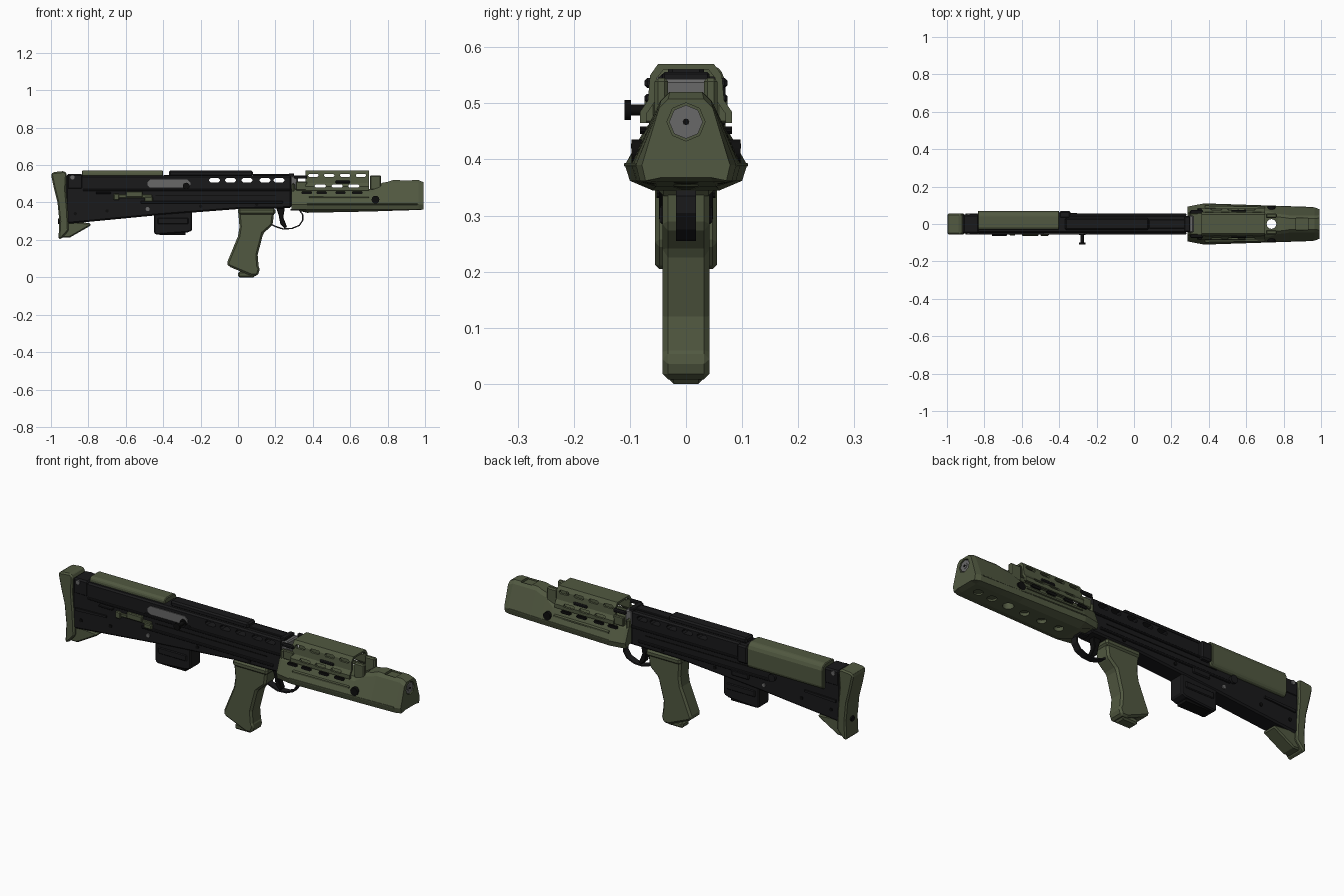
import bpy, bmesh, math
from mathutils import Matrix, Vector

if "Cube" in bpy.data.objects:
    bpy.data.objects.remove(bpy.data.objects["Cube"])


def material(name, c):
    m = bpy.data.materials.new(name)
    m.diffuse_color = (*c, 1)
    m.use_nodes = True
    m.node_tree.nodes["Principled BSDF"].inputs["Base Color"].default_value = m.diffuse_color
    return m


GREEN = material("olive green", (0.082, 0.098, 0.052))
BLACK = material("gun black", (0.010, 0.010, 0.011))
DARK = material("deep black", (0.004, 0.004, 0.004))
GREY = material("steel grey", (0.14, 0.14, 0.14))


def finish(name, bm, mat, bevel=0.0, smooth=False):
    bmesh.ops.recalc_face_normals(bm, faces=bm.faces)
    me = bpy.data.meshes.new(name)
    bm.to_mesh(me)
    bm.free()
    ob = bpy.data.objects.new(name, me)
    bpy.context.collection.objects.link(ob)
    me.materials.append(mat)
    if bevel:
        b = ob.modifiers.new("bevel", "BEVEL")
        b.width, b.segments, b.limit_method = bevel, 1, "ANGLE"
        apply(ob)
    if smooth:
        for p in me.polygons:
            p.use_smooth = len(p.vertices) == 4
    return ob


def apply(ob):
    with bpy.context.temp_override(object=ob, active_object=ob, selected_objects=[ob]):
        for m in list(ob.modifiers):
            bpy.ops.object.modifier_apply(modifier=m.name)


def loft(name, rings, mat, bevel=0.0):
    bm = bmesh.new()
    vs = [[bm.verts.new(p) for p in r] for r in rings]
    n = len(vs[0])
    for a, b in zip(vs, vs[1:]):
        for i in range(n):
            bm.faces.new((a[i], a[(i + 1) % n], b[(i + 1) % n], b[i]))
    bm.faces.new(vs[0])
    bm.faces.new(vs[-1])
    return finish(name, bm, mat, bevel)


def prism(name, pts, y0, y1, mat, bevel=0.0):
    return loft(name, [[(x, y, z) for x, z in pts] for y in (y0, y1)], mat, bevel)


def prism_x(name, pts, x0, x1, mat, bevel=0.0):
    return loft(name, [[(x, y, z) for y, z in pts] for x in (x0, x1)], mat, bevel)


def box(name, x0, x1, y0, y1, z0, z1, mat, bevel=0.0):
    return prism(name, [(x0, z0), (x1, z0), (x1, z1), (x0, z1)], y0, y1, mat, bevel)


def cyl(name, c, r, depth, axis, mat, n=12):
    bm = bmesh.new()
    rot = Vector((0, 0, 1)).rotation_difference(Vector(axis)).to_matrix().to_4x4()
    bmesh.ops.create_cone(bm, cap_ends=True, segments=n, radius1=r, radius2=r,
                          depth=depth, matrix=Matrix.Translation(c) @ rot)
    return finish(name, bm, mat, smooth=n > 8)


def slot(name, x0, x1, y0, y1, z, h, mat):
    # rounded slot shape
    c = h * 0.35
    pts = [(x0 + c, z - h / 2), (x1 - c, z - h / 2), (x1, z - h / 2 + c), (x1, z + h / 2 - c),
           (x1 - c, z + h / 2), (x0 + c, z + h / 2), (x0, z + h / 2 - c), (x0, z - h / 2 + c)]
    return prism(name, pts, y0, y1, mat)


def cut(ob, cutters):
    for c in cutters:
        c.hide_render = True
        m = ob.modifiers.new("cut", "BOOLEAN")
        m.operation, m.solver, m.object = "DIFFERENCE", "EXACT", c
        apply(ob)
        bpy.data.objects.remove(c)


X, Y, Z = (1, 0, 0), (0, 1, 0), (0, 0, 1)

# butt pad and toe
prism("butt_pad", [(-1, .55), (-.99, .562), (-.93, .568), (-.915, .555), (-.92, .47), (-.91, .36),
                   (-.905, .25), (-.945, .205), (-.96, .205), (-.955, .30), (-.965, .40), (-.985, .48)],
      -.055, .055, GREEN, .009)
prism("butt_toe", [(-.92, .30), (-.79, .29), (-.785, .278), (-.90, .212), (-.94, .212)], -.04, .04, GREEN, .007)
for z in (.30, .49):
    cyl("pad_screw", (-.972 if z > .4 else -.953, 0, z), .014, .02, X, DARK)

# receiver
body = prism("receiver", [(-.92, .545), (.285, .545), (.285, .37), (.0, .365), (-.45, .33), (-.92, .285)],
             -.048, .048, BLACK, .008)
cut(body, [slot("cutter", x, x + .058, -.1, .1, .519, .022, BLACK)
           for x in (-.155, -.07, .02, .115, .19)])
box("top_cover", -.37, .08, -.032, .032, .54, .57, BLACK, .008)
box("top_rail", .08, .28, -.024, .024, .54, .553, BLACK, .003)
box("rear_block", -.915, -.83, -.051, .051, .47, .552, BLACK, .008)
for s in (-1, 1):
    a, b = sorted((s * .046, s * .056))
    # side ribs, seam strips and pins
    box("upper_rib", -.83, .28, a, b, .462, .472, BLACK, .002)
    box("lower_rib", -.52, .24, a, b, .395, .408, BLACK, .003)
    prism("rear_rib", [(-.9, .40), (-.72, .405), (-.72, .395), (-.9, .385)], a, b, BLACK)
    box("seam_line", -.44, .20, s * .048 - .002, s * .048 + .002, .435, .440, DARK)
    cyl("rear_pin", (-.885, s * .052, .535), .012, .01, Y, GREY)
    cyl("middle_pin", (-.483, s * .049, .365), .011, .01, Y, GREY)
    for x, z in ((-.87, .34), (-.70, .355), (-.2, .38), (.1, .39)):
        cyl("body_pin", (x, s * .049, z), .009, .008, Y, DARK, 8)

# cheek rest
prism_x("cheek_rest", [(-.03, .56), (-.02, .57), (.045, .57), (.062, .56), (.07, .54), (.07, .455),
                       (.06, .44), (.03, .44), (-.03, .53)], -.835, -.40, GREEN, .004)
box("cheek_tail", -.40, -.34, .03, .07, .455, .548, BLACK, .008)

# ejection port, bolt and cocking handle
slot("ejection_port", -.485, -.255, -.0525, -.04, .50, .045, GREY)
box("port_lip", -.50, -.24, -.056, -.04, .472, .479, BLACK)
cyl("handle_stem", (-.277, -.075, .488), .010, .06, Y, DARK)
cyl("handle_collar", (-.277, -.054, .488), .018, .012, Y, DARK)
cyl("handle_knob", (-.277, -.104, .488), .018, .012, Y, DARK, 16)

# selector linkage on the side
box("selector_bar", -.66, -.46, -.057, -.046, .424, .442, GREEN, .003)
box("selector_block", -.60, -.51, -.064, -.046, .428, .460, GREEN, .004)
box("selector_tab", -.665, -.635, -.062, -.046, .412, .448, GREEN, .004)
box("selector_lever", -.50, -.455, -.063, -.046, .405, .43, GREEN, .004)
box("catch_plate", -.76, -.68, -.064, -.046, .446, .456, BLACK, .002)
cyl("selector_knob", (-.535, .052, .42), .02, .02, Y, BLACK)
box("release_catch", -.40, -.30, .045, .058, .37, .40, BLACK, .005)

# magazine well
prism("magazine_well", [(-.45, .35), (-.245, .36), (-.245, .25), (-.27, .24), (-.44, .228), (-.45, .24)],
      -.042, .042, BLACK, .006)
box("well_frame", -.43, -.265, -.047, .047, .285, .318, BLACK, .004)
box("well_mouth", -.42, -.28, -.03, .03, .225, .25, DARK)

# pistol grip
prism("pistol_grip", [(0, .365), (.195, .365), (.185, .28), (.135, .235), (.105, .12), (.11, .06),
                      (.118, .045), (.105, .008), (.07, .008), (-.05, .058), (-.06, .075), (.0, .22), (.008, .27)],
      -.042, .042, GREEN, .012)
box("grip_collar", .0, .20, -.050, .050, .335, .37, GREEN, .010)
box("grip_base", .0, .09, -.03, .03, .0, .03, GREEN, .008)

# trigger and guard
prism("trigger", [(.205, .37), (.25, .37), (.242, .32), (.262, .27), (.25, .262), (.226, .285), (.218, .33)],
      -.016, .016, DARK, .003)
bm = bmesh.new()
path = [(.28, .365), (.33, .362), (.35, .335), (.35, .305), (.33, .275), (.29, .258), (.24, .255), (.20, .268), (.175, .28)]
row = [[bm.verts.new((x, y, z)) for y in (-.018, .018)] for x, z in path]
for a, b in zip(row, row[1:]):
    bm.faces.new((a[0], a[1], b[1], b[0]))
guard = finish("trigger_guard", bm, BLACK)
guard.modifiers.new("thick", "SOLIDIFY").thickness = .007
apply(guard)


# hand guard
def section(x, k, top, bot):
    wt = (.045 + (.52 - top) * .49) * (.5 + k / 2)
    half = [(wt - .012, top), (wt + .004, top - .016), (.109 * k, .39), (.1 * k, .362), (.06 * k, bot)]
    return [(x, y, z) for y, z in half] + [(x, -y, z) for y, z in reversed(half)]


hand = loft("hand_guard", [section(*s) for s in (
    (.285, .84, .472, .378), (.30, .88, .472, .372), (.37, 1, .472, .345), (.72, .90, .472, .352),
    (.77, .89, .505, .354), (.80, .88, .51, .355), (.83, .87, .52, .356), (.965, .82, .52, .36),
    (.992, .72, .508, .368))], GREEN)
cut(hand, [cyl("cutter", (.735, 0, .43), .026, .4, Z, GREEN, 16),
           cyl("cutter", (.985, 0, .467), .034, .05, X, GREEN, 8),
           box("cutter", .865, .93, -.032, .032, .508, .56, GREEN)]
    + [cyl("cutter", (x, 0, .34), .023, .05, Z, GREEN, 10) for x in (.44, .54, .64, .83, .91)])
cyl("muzzle", (.973, 0, .467), .030, .03, X, GREY, 8)
cyl("muzzle_ring", (.986, 0, .467), .017, .008, X, GREY, 8)
cyl("bore", (.988, 0, .467), .006, .008, X, DARK, 8)
box("rear_ring", .285, .305, -.066, .066, .40, .505, GREEN, .012)
for s in (-1, 1):
    # side ridge, seam and screw
    loft("side_ridge", [[(x, s * (k * .094 + o), z) for o, z in
                         ((-.012, .432), (.004, .428), (.004, .420), (-.012, .416))]
                        for x, k in ((.38, 1), (.70, .93))], GREEN)
    loft("side_seam", [[(x, s * (k * .109 + o), z) for o, z in ((-.01, .396), (.0015, .393), (.0015, .388), (-.01, .386))]
                       for x, k in ((.37, 1), (.96, .82))], GREEN)
    cyl("side_screw", (.735, s * .082, .415), .021, .03, Y, DARK, 12)
    for x in (.34, .42, .52, .61):
        slot("side_recess", x, x + .055, s * .076 - .006, s * .076 + .006, .452, .014, DARK)

# heat shield over the barrel
outer = [(.082, .465), (.082, .485), (.068, .505), (.064, .55), (.05, .57)]
inner = [(.04, .56), (.052, .545), (.056, .502), (.07, .482), (.07, .465)]
arch = outer + [(-y, z) for y, z in reversed(outer)] + [(-y, z) for y, z in reversed(inner)] + \
    [(y, z) for y, z in reversed([])] + list(reversed([(y, z) for y, z in reversed(inner)]))
shield = prism_x("heat_shield", arch, .36, .70, GREEN)
cut(shield, [slot("cutter", x, x + .055, -.2, .2, .545, .017, GREEN) for x in (.375, .46, .545, .63)]
    + [slot("cutter", x, x + .06, -.2, .2, .488, .014, GREEN) for x in (.41, .50, .59)])
for s in (-1, 1):
    a, b = sorted((s * .055, s * .074))
    box("shield_clip", .52, .60, a, b, .502, .517, BLACK, .004)
    box("shield_hook", .30, .37, a, b, .527, .545, BLACK, .005)
    box("shield_foot", .31, .37, a, b, .465, .512, GREEN, .004)
    a, b = sorted((s * .032, s * .056))
    box("sight_post", .705, .765, a, b, .465, .545, GREEN, .006)

# gas block behind the shield
box("gas_block", .28, .32, -.045, .045, .47, .543, GREY, .006)
box("block_cap", .27, .30, -.042, .042, .53, .556, BLACK, .004)
